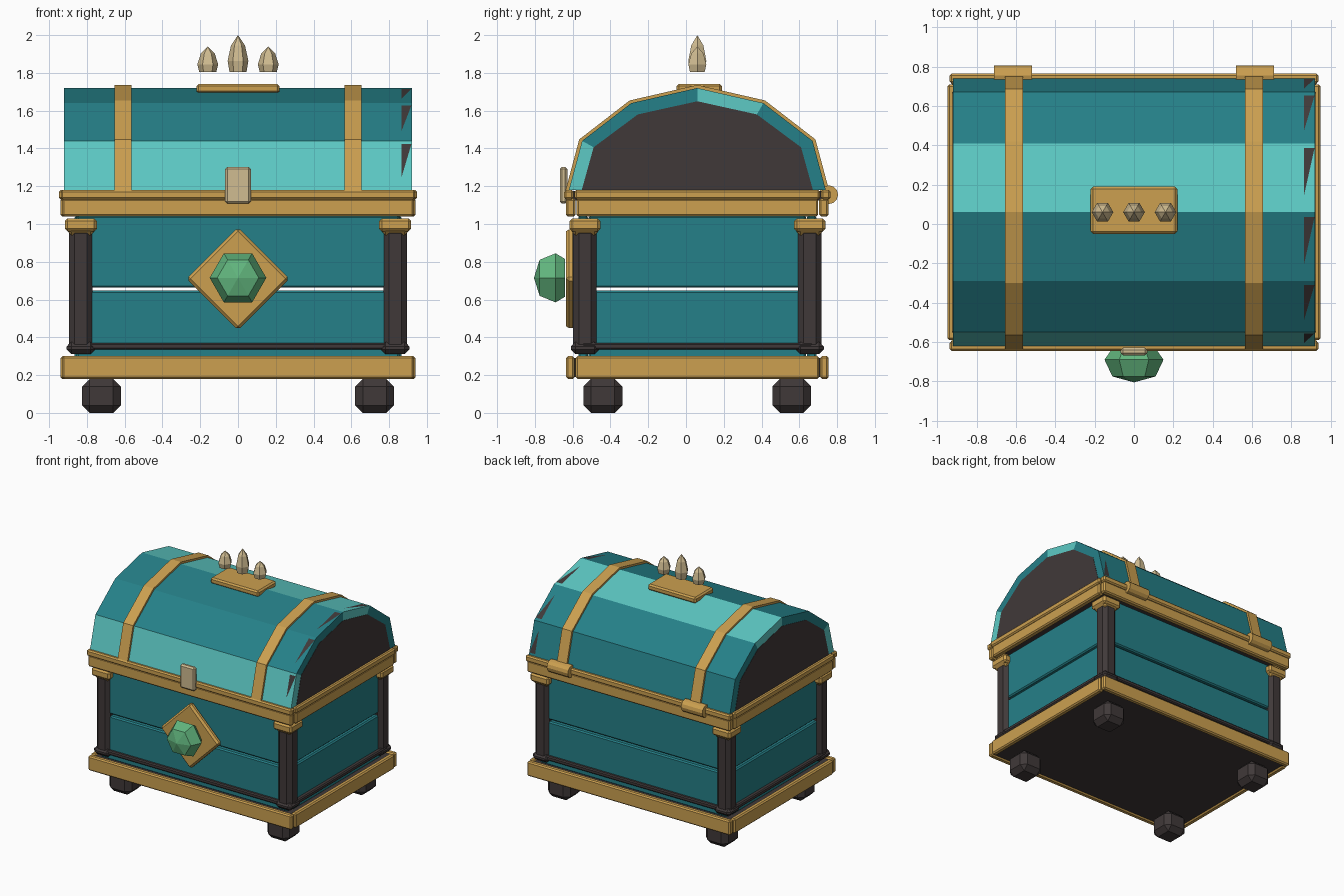
import bpy, bmesh, math
from mathutils import Vector, Matrix

cube = bpy.data.objects.get("Cube")
if cube:
    bpy.data.objects.remove(cube, do_unlink=True)

YC = 0.06  # depth centre of the chest body


def material(name, rgb):
    m = bpy.data.materials.new(name)
    lin = [((c / 255 + 0.055) / 1.055) ** 2.4 for c in rgb] + [1.0]
    m.use_nodes = True
    m.diffuse_color = lin
    m.node_tree.nodes["Principled BSDF"].inputs["Base Color"].default_value = lin
    return m


TEAL = material("teal", (37, 128, 136))
LIGHT = material("light_teal", (93, 202, 197))
GOLD = material("gold", (204, 160, 80))
DARK = material("dark_wood", (64, 57, 57))
BONE = material("bone", (208, 188, 145))
GREEN = material("green", (98, 182, 126))


def finish(name, bm, mats, bevel=0, segments=1):
    bmesh.ops.recalc_face_normals(bm, faces=bm.faces)
    me = bpy.data.meshes.new(name)
    bm.to_mesh(me)
    bm.free()
    for m in mats:
        me.materials.append(m)
    ob = bpy.data.objects.new(name, me)
    bpy.context.collection.objects.link(ob)
    if bevel:
        mod = ob.modifiers.new("edge_bevel", "BEVEL")
        mod.width = bevel
        mod.segments = segments
    return ob


def box(name, centre, size, mat, bevel=0.012, turn=0):
    bm = bmesh.new()
    bmesh.ops.create_cube(bm, size=1, matrix=Matrix.Diagonal((*size, 1)))
    ob = finish(name, bm, [mat], bevel)
    ob.location = centre
    ob.rotation_euler.y = turn
    return ob


def lathe(name, profile, mat, location, rot_x=0, sides=6):
    """Faceted solid from (radius, height) rings, closed by end caps or a tip."""
    bm = bmesh.new()
    rings = []
    for r, h in profile:
        n = sides if r else 1
        rings.append([bm.verts.new((r * math.cos(math.tau * i / sides),
                                    r * math.sin(math.tau * i / sides), h)) for i in range(n)])
    bm.faces.new(rings[0])
    for a, b in zip(rings, rings[1:]):
        for i in range(sides):
            j = (i + 1) % sides
            bm.faces.new([a[i], a[j], b[0]] if len(b) == 1 else [a[i], a[j], b[j], b[i]])
    if len(rings[-1]) > 1:
        bm.faces.new(rings[-1])
    ob = finish(name, bm, [mat])
    ob.location = location
    ob.rotation_euler.x = rot_x
    return ob


def beam_frame(name, z0, z1, hx, hy, thick, mat, bevel=0.01):
    """Four beams round the chest with small seams at the corners."""
    zc, h = (z0 + z1) / 2, z1 - z0
    for s, side in ((-1, "front"), (1, "back")):
        box(f"{name}_{side}", (0, YC + s * (hy - thick / 2), zc), (2 * hx - 0.02, thick, h), mat, bevel)
    for s, side in ((-1, "right"), (1, "left")):
        box(f"{name}_{side}", (s * (hx - thick / 2), YC, zc),
            (thick, 2 * (hy - thick) - 0.01, h), mat, bevel)


# Lid arch: half profile mirrored about the depth centre, front to back
SPRING = 1.18
half = [(-0.68, 0), (-0.61, 0.26), (-0.35, 0.46)]
ARCH = half + [(0, 0.54)] + [(-y, z) for y, z in reversed(half)]


def arch_points(x, sy, sz):
    return [Vector((x, YC + y * sy, SPRING + z * sz)) for y, z in ARCH]


def arch_shell(name, x0, x1, outer, inner, mats, pattern):
    bm = bmesh.new()
    rows = [[bm.verts.new(p) for p in arch_points(x, *s)]
            for x, s in ((x0, outer), (x1, outer), (x1, inner), (x0, inner))]
    for i in range(len(ARCH) - 1):
        for a, b in zip(rows, rows[1:] + rows[:1]):
            f = bm.faces.new((a[i], a[i + 1], b[i + 1], b[i]))
            f.material_index = pattern[i % len(pattern)]
    for k in (0, -1):
        bm.faces.new([r[k] for r in rows])
    return finish(name, bm, mats)


# Feet
for sx, a in ((-1, "right"), (1, "left")):
    for sy, b in ((-1, "front"), (1, "back")):
        box(f"foot_{b}_{a}", (sx * 0.723, YC + sy * 0.5, 0.09), (0.205, 0.205, 0.18), DARK, 0.04)
        # Corner post with its base block and capital
        x, y = sx * 0.832, YC + sy * 0.595
        box(f"post_{b}_{a}", (x, y, 0.65), (0.125, 0.125, 0.66), DARK, 0.03)
        box(f"post_base_{b}_{a}", (x, y, 0.343), (0.15, 0.15, 0.065), DARK, 0.025)
        box(f"capital_neck_{b}_{a}", (x, y, 0.975), (0.14, 0.14, 0.07), GOLD, 0.02)
        box(f"capital_{b}_{a}", (x, y, 0.995), (0.17, 0.165, 0.07), GOLD, 0.015)

# Floor and base trim
box("floor", (0, YC, 0.24), (1.82, 1.32, 0.1), DARK, 0)
beam_frame("base_trim", 0.18, 0.3, 0.94, 0.695, 0.045, GOLD)

# Planked walls with a groove, and the dark lower rail
beam_frame("lower_plank", 0.285, 0.647, 0.865, 0.63, 0.05, TEAL)
beam_frame("upper_plank", 0.663, 1.045, 0.865, 0.63, 0.05, TEAL)
beam_frame("lower_rail", 0.335, 0.37, 0.9, 0.655, 0.04, DARK, 0.008)

# Upper trim and lip
beam_frame("upper_trim", 1.04, 1.135, 0.94, 0.695, 0.05, GOLD)
beam_frame("lid_lip", 1.13, 1.18, 0.948, 0.705, 0.05, GOLD)
box("lid_base", (0, YC, 1.15), (1.84, 1.34, 0.05), DARK, 0)

# Lid shell in bands of two teals
arch_shell("lid_shell", -0.92, 0.92, (1, 1), (0.9, 0.87), [LIGHT, TEAL], (0, 1, 1))

# Dark end panels of the lid
bm = bmesh.new()
ends = [[bm.verts.new(p) for p in arch_points(x, 0.9, 0.87)] for x in (-0.922, 0.922)]
for e in ends:
    bm.faces.new(e)
for i in range(len(ARCH)):
    j = (i + 1) % len(ARCH)
    bm.faces.new((ends[0][i], ends[0][j], ends[1][j], ends[1][i]))
finish("lid_end_panels", bm, [DARK])

# Dark wedge chips along the left end of the lid
bm = bmesh.new()
pts = arch_points(0, 1.003, 1.003)
for p, q in zip(pts, pts[1:]):
    f = bm.faces.new([bm.verts.new(p.lerp(q, u) + Vector((x, 0, 0)))
                      for u, x in ((0.25, 0.865), (0.93, 0.865), (0.93, 0.918))])
finish("lid_chips", bm, [DARK])

# Lid straps and hinges
for s, side in ((-1, "right"), (1, "left")):
    arch_shell(f"strap_{side}", s * 0.61 - 0.045, s * 0.61 + 0.045,
               (1.025, 1.03), (0.99, 0.99), [GOLD], (0,))
    hinge = lathe(f"hinge_{side}", [(0.05, -0.097), (0.05, 0.097)], GOLD,
                  (s * 0.615, 0.755, 1.155), sides=12)
    hinge.rotation_euler.y = math.pi / 2

# Crown plate and floating spikes
box("crown_plate", (0, 0.07, 1.717), (0.44, 0.24, 0.05), GOLD)
for x, h, name in ((-0.16, 0.135, "right"), (0, 0.195, "middle"), (0.16, 0.135, "left")):
    lathe(f"spike_{name}", [(0.045, 0), (0.055, 0.3 * h), (0.037, 0.72 * h), (0, h)],
          BONE, (x, YC, 1.805))

# Latch
box("latch", (0, -0.648, 1.205), (0.135, 0.04, 0.195), BONE)

# Diamond plate and faceted gem
box("diamond_plate", (0, -0.61, 0.71), (0.385, 0.05, 0.385), GOLD, 0.015, math.pi / 4)
lathe("gem", [(0.115, 0.64), (0.15, 0.69), (0.11, 0.775), (0, 0.805)], GREEN,
      (0, 0, 0.715), math.pi / 2)
